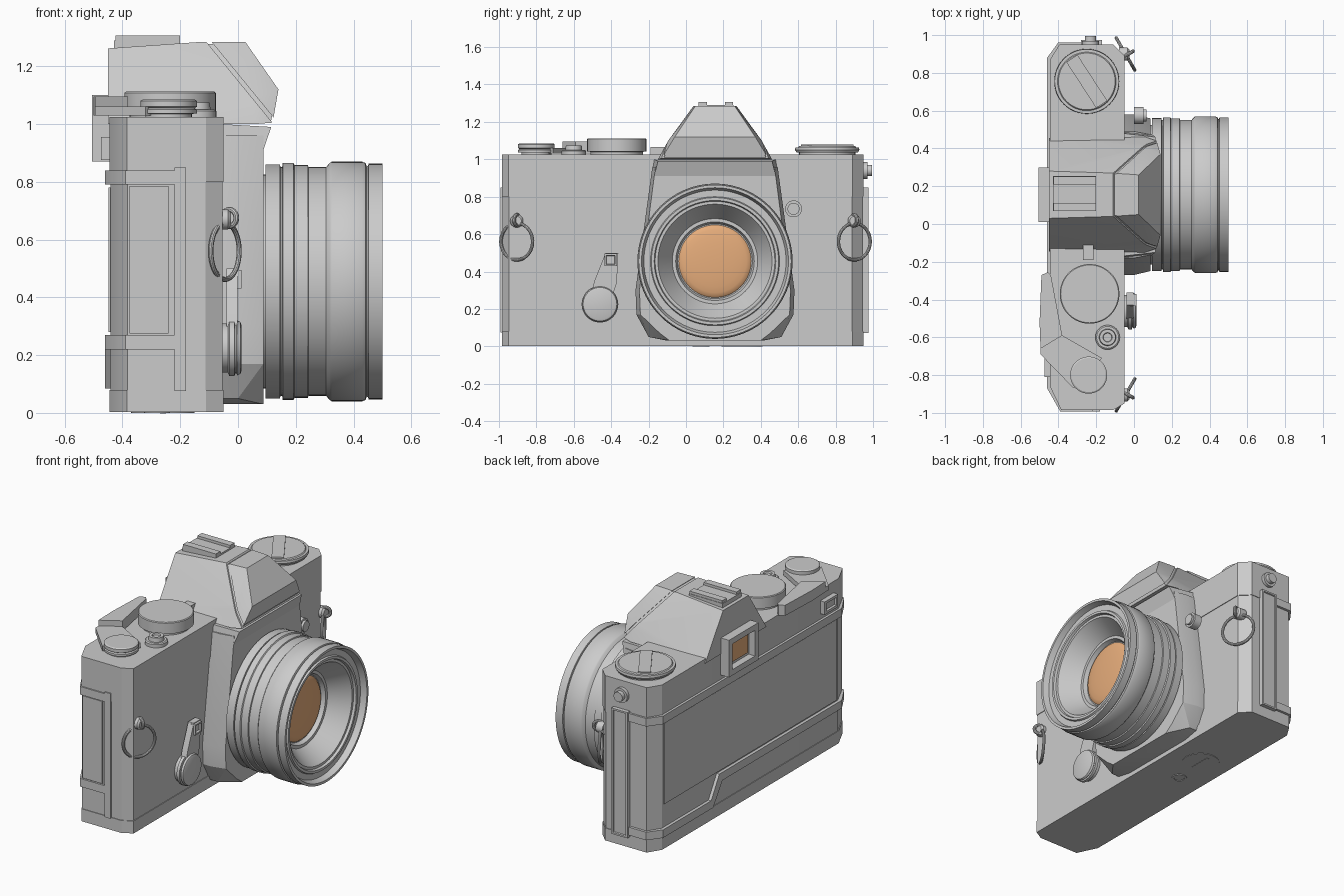
import bpy, bmesh, math
from mathutils import Vector, Matrix


def finish(name, bm, angle=30, mat=None):
    bmesh.ops.remove_doubles(bm, verts=bm.verts, dist=1e-5)
    bmesh.ops.recalc_face_normals(bm, faces=bm.faces)
    me = bpy.data.meshes.new(name)
    bm.to_mesh(me)
    bm.free()
    me.shade_smooth()
    me.set_sharp_from_angle(angle=math.radians(angle))
    ob = bpy.data.objects.new(name, me)
    bpy.context.collection.objects.link(ob)
    if mat:
        me.materials.append(mat)
    return ob


def lathe(name, prof, loc, axis=(0, 0, 1), seg=48, mat=None):
    """Revolve (height, radius) points about an axis through loc."""
    bm = bmesh.new()
    rot = Vector((0, 0, 1)).rotation_difference(Vector(axis))
    rings = []
    for h, r in prof:
        rings.append([bm.verts.new(Vector(loc) + rot @ Vector((
            r * math.cos(math.tau * i / seg), r * math.sin(math.tau * i / seg), h)))
            for i in range(seg)])
    for a, b in zip(rings, rings[1:]):
        for i in range(seg):
            j = (i + 1) % seg
            bm.faces.new((a[i], a[j], b[j], b[i]))
    return finish(name, bm, 30, mat)


def extrude(name, pts, axis, lo, hi):
    """Extrude a 2D outline along x (y,z points), y (x,z points) or z (x,y points)."""
    place = {'x': lambda p, d: (d, p[0], p[1]), 'y': lambda p, d: (p[0], d, p[1]),
             'z': lambda p, d: (p[0], p[1], d)}[axis]
    bm = bmesh.new()
    a = [bm.verts.new(place(p, lo)) for p in pts]
    b = [bm.verts.new(place(p, hi)) for p in pts]
    bm.faces.new(a)
    bm.faces.new(b)
    for i in range(len(pts)):
        j = (i + 1) % len(pts)
        bm.faces.new((a[i], a[j], b[j], b[i]))
    return finish(name, bm)


def box(name, x, y, z, recess=None, rot=0, mat=None):
    """Box from ranges; recess=(face direction, border, depth) sinks one face."""
    lo, hi = Vector((x[0], y[0], z[0])), Vector((x[1], y[1], z[1]))
    m = Matrix.Translation((lo + hi) / 2) @ Matrix.Rotation(rot, 4, 'Z') @ Matrix.Diagonal((*(hi - lo), 1))
    bm = bmesh.new()
    bmesh.ops.create_cube(bm, size=1, matrix=m)
    if recess:
        d, border, depth = recess
        f = max(bm.faces, key=lambda q: q.calc_center_median().dot(Vector(d)))
        bmesh.ops.inset_individual(bm, faces=[f], thickness=border)
        bmesh.ops.inset_individual(bm, faces=[f], thickness=0.004, depth=-depth)
    return finish(name, bm, 30, mat)


def hull(name, pts, cuts=()):
    """Convex hull, trimmed by (point, normal) planes that remove the outer side."""
    bm = bmesh.new()
    for p in pts:
        bm.verts.new(p)
    bmesh.ops.convex_hull(bm, input=bm.verts)
    for co, no in cuts:
        bmesh.ops.bisect_plane(bm, geom=bm.verts[:] + bm.edges[:] + bm.faces[:],
                               plane_co=co, plane_no=no, clear_outer=True)
        bmesh.ops.holes_fill(bm, edges=[e for e in bm.edges if e.is_boundary])
    return finish(name, bm, 15)


amber = bpy.data.materials.new("amber_glass")
amber.diffuse_color = (0.8, 0.42, 0.2, 1)
CY, CZ = 0.155, 0.455  # lens axis

# Body: base plate, slightly recessed covering, top cover
outline = [(-0.385, -0.985), (-0.11, -0.985), (-0.05, -0.95), (-0.05, 0.89),
           (-0.11, 0.95), (-0.395, 0.95), (-0.445, 0.87), (-0.445, -0.86)]
inner = [(-0.245 + (x + 0.245) * 0.98, -0.017 + (y + 0.017) * 0.996) for x, y in outline]
extrude("base_plate", outline, 'z', 0.003, 0.08)
extrude("body_covering", inner, 'z', 0.078, 0.802)
extrude("top_cover", outline, 'z', 0.8, 1.025)

# Rear door bands wrapping round the ends; the lower band steps down
extrude("upper_band", [(-0.22, -0.993), (-0.39, -0.993), (-0.46, -0.87), (-0.46, 0.88),
                       (-0.40, 0.962), (-0.22, 0.962)], 'z', 0.79, 0.84)
extrude("lower_band_high", [(-0.22, -0.993), (-0.39, -0.993), (-0.46, -0.87), (-0.46, 0.3),
                            (-0.22, 0.3)], 'z', 0.22, 0.27)
extrude("lower_band_step", [(0.3, 0.27), (0.3, 0.22), (0.39, 0.085), (0.43, 0.085), (0.43, 0.135),
                            (0.41, 0.135), (0.33, 0.27)], 'x', -0.46, -0.42)
extrude("lower_band_low", [(-0.22, 0.43), (-0.46, 0.43), (-0.46, 0.88), (-0.40, 0.962),
                           (-0.22, 0.962)], 'z', 0.085, 0.135)
box("rear_door_panel", (-0.448, -0.42), (-0.84, 0.85), (0.28, 0.78))
box("grip_end_panel", (-0.375, -0.24), (-0.989, -0.95), (0.275, 0.785))
box("grip_end_strip", (-0.22, -0.18), (-0.992, -0.95), (0.075, 0.85))
box("hinge_strip", (-0.28, -0.17), (0.93, 0.975), (0.07, 0.85), ((0, 1, 0), 0.015, 0.008))
lathe("door_catch", [(0, 0.045), (0.02, 0.045), (0.02, 0.03), (0.045, 0.03), (0.045, 0)],
      (-0.23, 0.95, 0.94), (0, 1, 0), 24)
box("rear_window", (-0.475, -0.43), (-0.81, -0.68), (0.875, 0.955), ((-1, 0, 0), 0.022, 0.012))

# Lens mount housing: tapered plate plus brow
back = [(-0.18, 0.96), (-0.27, 0.3), (-0.265, 0.17), (-0.20, 0.05), (-0.1, 0.03),
        (0.41, 0.03), (0.51, 0.05), (0.575, 0.17), (0.58, 0.3), (0.49, 0.96)]
front = [(CY + (y - CY) * 0.95, z) for y, z in back]
front[3], front[6] = (-0.14, 0.07), (0.45, 0.07)
hull("mount_housing", [(-0.06, y, z) for y, z in back] + [(0.0, y, z) for y, z in back]
     + [(0.088, y, z) for y, z in front])
hull("mount_brow", [(x, CY + s * w, z) for s in (-1, 1) for x, z, w in (
    (-0.06, 0.91, 0.34), (0.088, 0.91, 0.325), (0.115, 0.99, 0.305), (-0.06, 1.0, 0.325))])
lathe("lens_release_button", [(0, 0.045), (0.05, 0.045), (0.05, 0.032), (0.065, 0.032), (0.065, 0)],
      (0.0, 0.575, 0.735), (1, 0, 0), 24)

# Lens barrel with stepped rings and a conical front
lathe("lens_barrel", [
    (0.07, 0.37), (0.095, 0.37), (0.095, 0.405), (0.145, 0.405), (0.147, 0.396), (0.153, 0.396),
    (0.155, 0.41), (0.192, 0.41), (0.196, 0.403), (0.242, 0.403), (0.244, 0.396), (0.305, 0.396),
    (0.318, 0.411), (0.325, 0.415), (0.43, 0.415), (0.442, 0.41), (0.445, 0.4), (0.45, 0.4),
    (0.452, 0.408), (0.5, 0.408), (0.5, 0.393), (0.465, 0.38), (0.465, 0.345), (0.475, 0.34),
    (0.475, 0.325), (0.46, 0.32), (0.46, 0.305), (0.345, 0.228), (0.345, 0.21), (0.32, 0.2), (0.32, 0)],
    (0, CY, CZ), (1, 0, 0), 96)
lathe("front_glass", [(0.322, 0.194)] + [(0.322 + 0.025 * math.sin(a * math.pi / 12),
      0.194 * math.cos(a * math.pi / 12)) for a in range(1, 7)], (0, CY, CZ), (1, 0, 0), 64, amber)

# Viewfinder prism: two shells parted by a slanted groove over a smaller core
prof = [(-0.45, 1.0, 0.30), (-0.45, 1.262, 0.125), (-0.12, 1.285, 0.115), (0.025, 1.285, 0.105),
        (0.14, 1.12, 0.215), (0.12, 1.005, 0.285), (0.07, 1.1, 0.25), (0.06, 1.0, 0.305)]
prism = [(x, CY + s * w, z) for x, z, w in prof for s in (-1, 1)]
core = [(x * 0.98 - 0.004, CY + (y - CY) * 0.97, 1 + (z - 1) * 0.975) for x, y, z in prism]
n = Vector((0.275, 0, 0.225)).normalized()
p = Vector((-0.11, CY, 1.285))
hull("prism_rear_shell", prism, [(p, n)])
hull("prism_front_shell", prism, [(p + n * 0.014, -n)])
hull("prism_core", core)

# Accessory shoe rails and eyepiece
box("shoe_plate", (-0.43, -0.2), (0.07, 0.255), (1.26, 1.29))
for s in (-1, 1):
    y = 0.16 + s * 0.07
    box("shoe_rail", (-0.425, -0.2), (y - 0.022, y + 0.022), (1.285, 1.306))
box("eyepiece_frame", (-0.505, -0.43), (0.01, 0.30), (0.87, 1.1), ((-1, 0, 0), 0.05, 0.04))
box("eyepiece_glass", (-0.47, -0.45), (0.065, 0.245), (0.925, 1.045), mat=amber)

# Rewind knob with folding crank
lathe("rewind_knob", [(1.02, 0.15), (1.035, 0.15), (1.037, 0.165), (1.05, 0.172), (1.064, 0.17),
                      (1.064, 0.155), (1.07, 0.15), (1.07, 0)], (-0.25, 0.755, 0))
box("rewind_crank", (-0.285, -0.215), (0.61, 0.9), (1.06, 1.078), rot=math.radians(33))

# Speed dial, shutter button, wind lever
lathe("speed_dial", [(1.02, 0.14), (1.04, 0.14), (1.042, 0.158), (1.108, 0.158), (1.112, 0.153),
                     (1.112, 0)], (-0.235, -0.37, 0))
box("dial_index", (-0.27, -0.215), (-0.19, -0.11), (1.02, 1.065))
lathe("shutter_button", [(1.02, 0.065), (1.045, 0.065), (1.05, 0.058), (1.05, 0.045), (1.075, 0.042),
                         (1.075, 0.025), (1.065, 0.022), (1.065, 0)], (-0.14, -0.6, 0), seg=32)
lathe("wind_pivot", [(1.02, 0.08), (1.035, 0.08), (1.037, 0.098), (1.05, 0.098), (1.055, 0.09),
                     (1.06, 0.098), (1.08, 0.098), (1.085, 0.09), (1.085, 0)], (-0.24, -0.8, 0))
extrude("wind_lever_arm", [(-0.17, -0.71), (-0.38, -0.59), (-0.49, -0.52), (-0.495, -0.69),
                           (-0.32, -0.87)], 'z', 1.03, 1.06)
extrude("wind_lever_tip", [(-0.38, -0.59), (-0.44, -0.27), (-0.455, -0.255), (-0.49, -0.27),
                           (-0.5, -0.52), (-0.495, -0.66)], 'z', 1.03, 1.095)

# Self timer lever
lathe("timer_knob", [(-0.06, 0.085), (-0.035, 0.085), (-0.03, 0.098), (-0.012, 0.098), (-0.01, 0.088),
                     (-0.005, 0.088), (-0.003, 0.095), (0.008, 0.09), (0.012, 0.08), (0.012, 0)],
      (0, -0.46, 0.225), (1, 0, 0))
extrude("timer_arm", [(-0.515, 0.25), (-0.4, 0.25), (-0.37, 0.34), (-0.362, 0.5), (-0.43, 0.5),
                      (-0.49, 0.35)], 'x', -0.04, -0.002)
box("timer_tab", (-0.02, 0.012), (-0.435, -0.37), (0.43, 0.495), ((1, 0, 0), 0.012, 0.015))

# Strap lugs and rings, one per end
for s, y in ((-1, -0.905), (1, 0.9)):
    lathe("strap_lug", [(-0.03, 0.035), (0.015, 0.035), (0.025, 0.025), (0.025, 0)],
          (-0.05, y, 0.67), (1, 0, 0), 24)
    for name, big, small, z, turn in (("strap_ring", 0.098, 0.009, 0.56, 30), ("lug_loop", 0.028, 0.01, 0.675, -60)):
        axis = (math.cos(math.radians(turn)), s * math.sin(math.radians(turn)), 0)
        lathe(name, [(small * math.sin(a * math.tau / 10), big + small * math.cos(a * math.tau / 10))
                     for a in range(11)], (-0.045 if big > 0.05 else -0.03, y, z), axis, 40)

# Underside: battery cover with slot, tripod socket
lathe("battery_cover", [(0.01, 0.11), (0, 0.11), (0, 0)], (-0.26, 0.3, 0))
box("battery_slot", (-0.27, -0.25), (0.23, 0.37), (-0.002, 0.01))
lathe("tripod_socket", [(0.01, 0.045), (-0.001, 0.045), (-0.001, 0.03), (0.002, 0.028), (0.002, 0)],
      (-0.28, 0.08, 0), seg=24)
